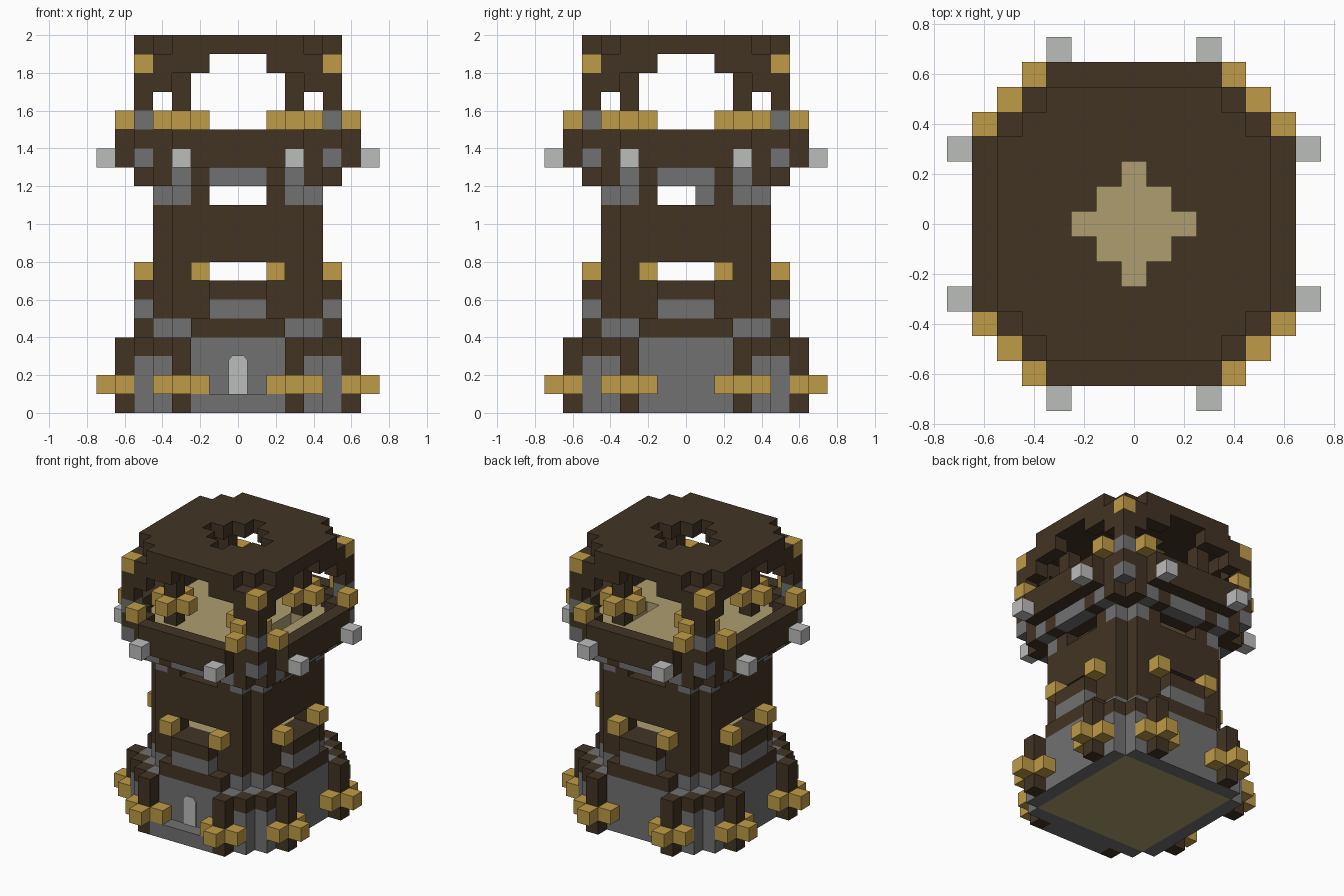
import bpy, bmesh, math
from mathutils import Vector

if "Cube" in bpy.data.objects:
    bpy.data.objects.remove(bpy.data.objects["Cube"])

U = 0.1  # block size


def material(name, rgb):
    m = bpy.data.materials.new(name)
    m.use_nodes = True
    m.diffuse_color = (*rgb, 1)
    m.node_tree.nodes["Principled BSDF"].inputs["Base Color"].default_value = (*rgb, 1)
    return m


WOOD = material("dark wood", (0.054, 0.034, 0.017))
STONE = material("grey stone", (0.165, 0.165, 0.165))
GOLD = material("torch gold", (0.52, 0.33, 0.062))
PALE = material("pale grey", (0.5, 0.51, 0.5))
PLANK = material("light planks", (0.42, 0.34, 0.16))


def ring(xs, y, zs):
    """Cells repeated with every mirror and quarter turn."""
    out = set()
    for x in xs:
        for z in zs:
            for a in (-x, x):
                for b in (-y, y):
                    out |= {(a, b, z), (b, a, z)}
    return out


def slab(r, z):
    """Square sheet of cells one block thick."""
    return {(x, y, z) for x in range(-r, r + 1) for y in range(-r, r + 1)}


def build(name, cells, mat):
    """Turn a set of cells into one closed blocky mesh."""
    bm = bmesh.new()
    cache = {}

    def vert(p):
        key = tuple(round(c * 2) for c in p)
        if key not in cache:
            cache[key] = bm.verts.new(p * U)
        return cache[key]

    for c in cells:
        centre = Vector(c) + Vector((0, 0, 0.5))
        for axis in range(3):
            for s in (-1, 1):
                n = Vector((0, 0, 0))
                n[axis] = s
                if tuple(int(a + b) for a, b in zip(c, n)) in cells:
                    continue
                u = Vector((0, 0, 0))
                u[(axis + 1) % 3] = 0.5
                v = n.cross(u)
                mid = centre + n * 0.5
                bm.faces.new([vert(mid + d) for d in (-u - v, u - v, u + v, v - u)])
    bmesh.ops.dissolve_limit(bm, angle_limit=math.radians(1),
                             verts=bm.verts, edges=bm.edges)
    me = bpy.data.meshes.new(name)
    bm.to_mesh(me)
    bm.free()
    me.materials.append(mat)
    ob = bpy.data.objects.new(name, me)
    bpy.context.collection.objects.link(ob)
    return ob


# Base: stone walls, wooden corner caps and posts
build("ground_floor", slab(4, 0), PLANK)
base = ring(range(4), 5, range(4)) | ring([4], 5, range(3)) | ring([4], 4, range(1, 4))
build("base_walls", base, STONE)
build("base_corner_caps", ring([4], 5, [3]), WOOD)
build("base_posts", ring([3], 6, range(4)), WOOD)
build("base_torches", ring([2, 4], 6, [1]) | ring([3], 7, [1]), GOLD)
build("door_step", {(x, -6, 0) for x in range(-2, 3)}, STONE)

# Door: thin plate with clipped top corners
bm = bmesh.new()
outline = [(-0.05, 0.1), (0.05, 0.1), (0.05, 0.28), (0.03, 0.305), (-0.03, 0.305), (-0.05, 0.28)]
face = bm.faces.new([bm.verts.new((x, -0.55, z)) for x, z in outline])
ext = bmesh.ops.extrude_face_region(bm, geom=[face])
for e in ext["geom"]:
    if isinstance(e, bmesh.types.BMVert):
        e.co.y -= 0.008
bmesh.ops.recalc_face_normals(bm, faces=bm.faces)
mesh = bpy.data.meshes.new("door")
bm.to_mesh(mesh)
bm.free()
mesh.materials.append(PALE)
bpy.context.collection.objects.link(bpy.data.objects.new("door", mesh))

# Shaft: wooden walls with two rows of windows and stone corner blocks
corner_stone = ring([3], 4, [4, 11])
windows = ring([0, 1], 4, [7, 11])
build("shaft_walls", ring(range(4), 4, range(4, 13)) - corner_stone - windows, WOOD)
build("shaft_corner_stones", corner_stone, STONE)
build("lower_belt", ring(range(3), 5, [4]), WOOD)
build("window_ledge_stone", ring([0, 1], 5, [5]), STONE)
build("window_ledge_cap", ring([0, 1], 5, [6]), WOOD)
build("window_torches", ring([2], 5, [7]), GOLD)
build("middle_floor", slab(3, 6), PLANK)
build("stairs", {(3, 0, 12), (3, 1, 11), (3, 2, 10), (3, 3, 9)}, STONE)

# Lookout platform: brackets, floor and parapet
build("bracket_stones", ring([0, 1, 3], 5, [12]), STONE)
build("bracket_beams", ring([2, 4], 5, [12]) | ring([4], 4, [12]), WOOD)
stairwell = {(3, y, 13) for y in range(3)}
build("lookout_floor", slab(5, 13) - ring([4, 5], 5, [13]) - stairwell, PLANK)
build("parapet", ring(range(4), 6, [13, 14]) | ring([4], 5, [13, 14]), WOOD)
build("parapet_lamps", ring([3], 7, [13]), PALE)
build("parapet_torches", ring([4], 6, [15]), GOLD)

# Pillars and inner posts
build("pillar_stones", ring([5], 5, [13, 15]), STONE)
build("pillars", ring([5], 5, [14, 16, 17]), WOOD)
build("pillar_torches", ring([5], 5, [18]), GOLD)
build("inner_posts", ring([3], 3, range(14, 19)), WOOD)
build("inner_torches", ring([2, 4], 3, [15]), GOLD)

# Roof with arched brackets and a plus-shaped opening
build("roof_brackets", ring([4], 5, [17]) | ring([2, 3, 4], 5, [18]), WOOD)
opening = slab(1, 19) | ring([0], 2, [19])
build("roof", slab(5, 19) - ring([4, 5], 5, [19]) - opening, WOOD)
